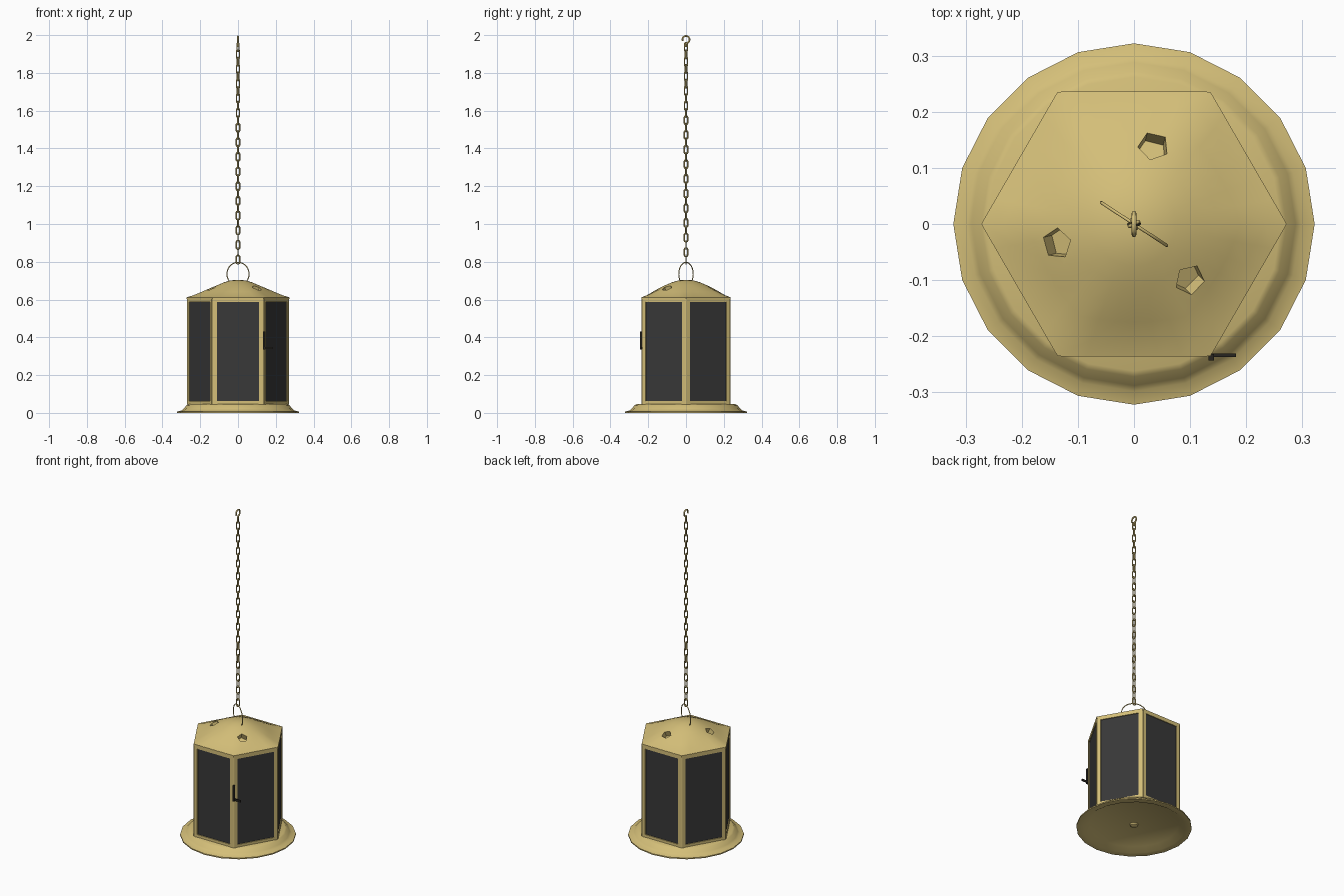
import bpy, bmesh, math
from mathutils import Matrix, Vector

if "Cube" in bpy.data.objects:
    bpy.data.objects.remove(bpy.data.objects["Cube"])


def material(name, rgb):
    m = bpy.data.materials.new(name)
    m.diffuse_color = (*rgb, 1)
    m.use_nodes = True
    m.node_tree.nodes["Principled BSDF"].inputs["Base Color"].default_value = m.diffuse_color
    return m


BRASS = material("brass", (0.66, 0.52, 0.19))
GLASS = material("smoked_glass", (0.04, 0.04, 0.04))
IRON = material("dark_iron", (0.02, 0.018, 0.014))
R = 0.27                                   # hexagon corner radius
APO = R * math.cos(math.pi / 6)            # hexagon face distance


def finish(name, bm, mat, smooth=None):
    bmesh.ops.recalc_face_normals(bm, faces=bm.faces)
    me = bpy.data.meshes.new(name)
    bm.to_mesh(me)
    bm.free()
    ob = bpy.data.objects.new(name, me)
    bpy.context.collection.objects.link(ob)
    me.materials.append(mat)
    if smooth:
        smooth_object(ob, smooth)
    return ob


def smooth_object(ob, degrees):
    bpy.ops.object.select_all(action='DESELECT')
    ob.select_set(True)
    bpy.context.view_layer.objects.active = ob
    bpy.ops.object.shade_smooth_by_angle(angle=math.radians(degrees))


def box(bm, lo, hi, matrix=Matrix()):
    c = [(a + b) / 2 for a, b in zip(lo, hi)]
    s = [b - a for a, b in zip(lo, hi)]
    bmesh.ops.create_cube(bm, size=1, matrix=matrix @ Matrix.Translation(c) @ Matrix.Diagonal((*s, 1)))


def rings(bm, profile, n, shape=lambda a, b: 1.0):
    """Lathe (radius, z, blend) points; shape() bends each ring's outline."""
    loops = []
    for r, z, b in profile:
        loops.append([bm.verts.new((r * shape(a, b) * math.cos(a), r * shape(a, b) * math.sin(a), z))
                      for a in (2 * math.pi * i / n for i in range(n))])
    for lo, hi in zip(loops, loops[1:]):
        for i in range(n):
            j = (i + 1) % n
            bm.faces.new((lo[i], lo[j], hi[j], hi[i]))
    bm.faces.new(loops[0])
    bm.faces.new(loops[-1])


def wire(name, paths, radius, mat, cyclic=False, res=1):
    cu = bpy.data.curves.new(name, 'CURVE')
    cu.dimensions = '3D'
    cu.bevel_depth = radius
    cu.bevel_resolution = res
    cu.use_fill_caps = True
    for pts in paths:
        sp = cu.splines.new('POLY')
        sp.points.add(len(pts) - 1)
        for p, co in zip(sp.points, pts):
            p.co = (*co, 1)
        sp.use_cyclic_u = cyclic
        sp.use_smooth = True
    cu.materials.append(mat)
    ob = bpy.data.objects.new(name, cu)
    bpy.context.collection.objects.link(ob)
    return ob


# Base dish, hollow underneath
bm = bmesh.new()
rings(bm, [(0.25, 0.022, 0), (0.285, 0.0, 0), (0.322, 0.0, 0), (0.322, 0.007, 0), (0.298, 0.013, 0),
           (0.288, 0.022, 0), (0.272, 0.041, 0), (0.262, 0.046, 0)], 20)
finish("base_dish", bm, BRASS, 35)

# Small nut under the base
bm = bmesh.new()
rings(bm, [(0.022, 0.03, 0), (0.022, 0.012, 0), (0.012, 0.008, 0)], 12)
finish("base_nut", bm, BRASS)

# Hexagonal core behind the panes
bm = bmesh.new()
rings(bm, [(0.262, 0.04, 0), (0.262, 0.61, 0)], 6)
finish("body_core", bm, BRASS)

# Six panes, their frames and the corner posts
frames, panes, posts = bmesh.new(), bmesh.new(), bmesh.new()
for k in range(6):
    turn = Matrix.Rotation(math.radians(30 + 60 * k), 4, 'Z')
    for s in (-1, 1):
        y0, y1 = sorted((s * 0.112, s * 0.13))
        box(frames, (0.222, y0, 0.045), (APO + 0.002, y1, 0.61), turn)
    for z0, z1 in ((0.045, 0.062), (0.588, 0.61)):
        box(frames, (0.222, -0.112, z0), (APO + 0.002, 0.112, z1), turn)
    box(panes, (0.225, -0.113, 0.06), (0.2305, 0.113, 0.59), turn)
    a = math.radians(60 * k)
    bmesh.ops.create_cone(posts, cap_ends=True, segments=8, radius1=0.009, radius2=0.009, depth=0.565,
                          matrix=Matrix.Translation((0.26 * math.cos(a), 0.26 * math.sin(a), 0.3275)))
finish("pane_frames", frames, BRASS)
finish("glass_panes", panes, GLASS)
finish("corner_posts", posts, BRASS, 60)


# Roof: hexagon at the eaves, blending to a round dome
def hex_to_round(a, b):
    edge = math.cos(math.pi / 6) / math.cos(a % (math.pi / 3) - math.pi / 6)
    return 1 + (edge - 1) * b


bm = bmesh.new()
rings(bm, [(0.272, 0.602, 1), (0.272, 0.612, 1), (0.235, 0.623, 0.9), (0.19, 0.642, 0.6), (0.15, 0.659, 0.25),
           (0.11, 0.676, 0), (0.075, 0.691, 0), (0.04, 0.701, 0), (0.012, 0.704, 0)], 36, hex_to_round)
roof = finish("roof", bm, BRASS)

# Five-sided vent holes in the roof
for i, (x, y) in enumerate(((0.035, 0.14), (-0.138, -0.035), (0.1, -0.1))):
    r = math.hypot(x, y)
    axis = Vector((x / r * 0.5, y / r * 0.5, 1)).normalized()
    place = Matrix.Translation((x, y, 0.662)) @ axis.to_track_quat('Z', 'Y').to_matrix().to_4x4()
    bm = bmesh.new()
    bmesh.ops.create_cone(bm, cap_ends=True, segments=5, radius1=0.028, radius2=0.028, depth=0.07, matrix=place)
    cutter = finish("vent_cutter", bm, BRASS)
    cutter.hide_render = True
    mod = roof.modifiers.new("vent", 'BOOLEAN')
    mod.operation, mod.solver, mod.object = 'DIFFERENCE', 'EXACT', cutter
    bpy.context.view_layer.objects.active = roof
    bpy.ops.object.modifier_apply(modifier=mod.name)
    bpy.data.objects.remove(cutter)
smooth_object(roof, 30)

# Wire bail over the roof, set diagonally
d = Vector((0.84, -0.55, 0)).normalized()
bail = [d * (0.07 * math.cos(t)) + Vector((0, 0, 0.735 + 0.062 * math.sin(t)))
        for t in (math.radians(-35 + 250 * i / 24) for i in range(25))]
wire("bail", [bail], 0.0028, BRASS)

# Chain of alternating, slowly twisting links
LINKS, PITCH = 30, 0.0388
links = []
for i in range(LINKS):
    ang = math.radians(90 * (i % 2) + 1.0 * i)
    side = Vector((math.cos(ang), math.sin(ang), 0))
    zc = 0.812 + i * PITCH
    pts = []
    for j in range(12):
        t = 2 * math.pi * (j + 0.5) / 12
        off = 0.0145 if math.sin(t) > 0 else -0.0145
        pts.append(side * (0.0095 * math.cos(t)) + Vector((0, 0, zc + off + 0.0095 * math.sin(t))))
    links.append(pts)
wire("chain", links, 0.0034, BRASS, cyclic=True)

# Hook at the top of the chain
hook = [(0, 0, 1.938), (0, 0, 1.954)]
hook += [(0, 0.019 * math.cos(t), 1.9765 + 0.019 * math.sin(t))
         for t in (math.radians(-80 + 285 * i / 16) for i in range(17))]
wire("hook", [hook], 0.0045, BRASS, res=2)

# Door latch: upright bar and a lever on the front right corner
bm = bmesh.new()
box(bm, (0.133, -0.243, 0.335), (0.143, -0.232, 0.432))
box(bm, (0.138, -0.237, 0.338), (0.182, -0.231, 0.35))
finish("door_latch", bm, IRON)
